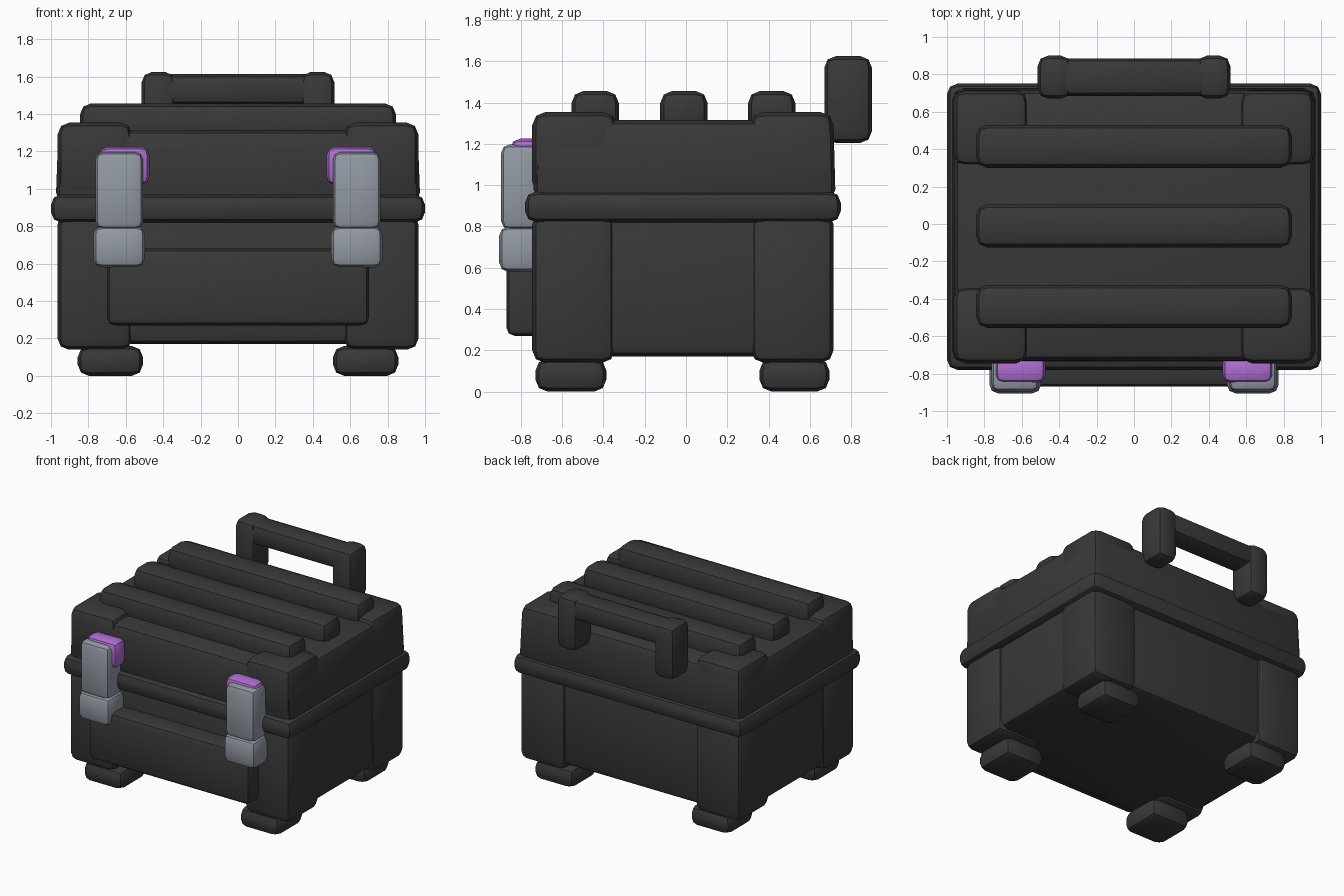
import bpy, bmesh, math

if "Cube" in bpy.data.objects:
    bpy.data.objects.remove(bpy.data.objects["Cube"])


def material(name, rgb):
    m = bpy.data.materials.new(name)
    m.diffuse_color = (*rgb, 1)
    m.use_nodes = True
    m.node_tree.nodes["Principled BSDF"].inputs["Base Color"].default_value = m.diffuse_color
    return m


DARK = material("charcoal", (0.040, 0.040, 0.040))
STEEL = material("steel grey", (0.29, 0.32, 0.37))
PURPLE = material("purple", (0.43, 0.155, 0.65))


def block(name, x, y, z, bevel, mat=DARK, top=1.0):
    """Rounded box from (min, max) ranges; top scales the upper face."""
    bm = bmesh.new()
    bmesh.ops.create_cube(bm, size=1)
    cx, cy = sum(x) / 2, sum(y) / 2
    for v in bm.verts:
        s = top if v.co.z > 0 else 1
        v.co = (cx + v.co.x * (x[1] - x[0]) * s,
                cy + v.co.y * (y[1] - y[0]) * s,
                sum(z) / 2 + v.co.z * (z[1] - z[0]))
    bmesh.ops.bevel(bm, geom=bm.edges[:], offset=bevel, segments=2,
                    profile=0.5, affect='EDGES', clamp_overlap=True)
    bmesh.ops.recalc_face_normals(bm, faces=bm.faces[:])
    me = bpy.data.meshes.new(name)
    bm.to_mesh(me)
    bm.free()
    me.materials.append(mat)
    ob = bpy.data.objects.new(name, me)
    bpy.context.collection.objects.link(ob)
    bpy.context.view_layer.objects.active = ob
    ob.select_set(True)
    bpy.ops.object.shade_smooth_by_angle(angle=math.radians(30))
    ob.select_set(False)
    return ob


def pair(name, x, y, z, bevel, mat=DARK):
    """The same block on the right and mirrored on the left."""
    block("right_" + name, x, y, z, bevel, mat)
    block("left_" + name, (-x[1], -x[0]), y, z, bevel, mat)


# Lower box, rim and lid
block("body", (-0.94, 0.94), (-0.715, 0.685), (0.17, 0.92), 0.06)
block("rim", (-1.0, 1.0), (-0.78, 0.75), (0.82, 0.97), 0.055)
block("lid", (-0.975, 0.975), (-0.74, 0.725), (0.92, 1.315), 0.06, top=0.985)

# Corner posts, lid corner caps and feet
for side, post, cap, foot in (
        ("front", (-0.745, -0.345), (-0.745, -0.335), (-0.73, -0.385)),
        ("back", (0.315, 0.715), (0.31, 0.715), (0.355, 0.695))):
    pair(side + "_corner_post", (0.565, 0.965), post, (0.14, 0.87), 0.06)
    pair(side + "_lid_corner", (0.565, 0.965), cap, (0.95, 1.355), 0.065)
    pair(side + "_foot", (0.508, 0.857), foot, (0.0, 0.16), 0.06)

# Ribs across the lid
for name, y in (("front", -0.44), ("middle", -0.01), ("back", 0.415)):
    block(name + "_lid_rib", (-0.845, 0.845), (y - 0.115, y + 0.115),
          (1.25, 1.457), 0.06)

# Front panel
block("front_panel", (-0.70, 0.70), (-0.87, -0.66), (0.27, 0.68), 0.04)

# Carry handle at the back
block("handle_bar", (-0.49, 0.49), (0.685, 0.885), (1.45, 1.613), 0.05)
pair("handle_leg", (0.335, 0.515), (0.67, 0.90), (1.205, 1.625), 0.055)

# Latches with purple catches
pair("latch_lever", (0.508, 0.762), (-0.895, -0.70), (0.785, 1.197), 0.04, STEEL)
pair("latch_base", (0.497, 0.773), (-0.905, -0.68), (0.58, 0.80), 0.045, STEEL)
pair("latch_catch", (0.473, 0.743), (-0.85, -0.70), (1.02, 1.225), 0.045, PURPLE)
